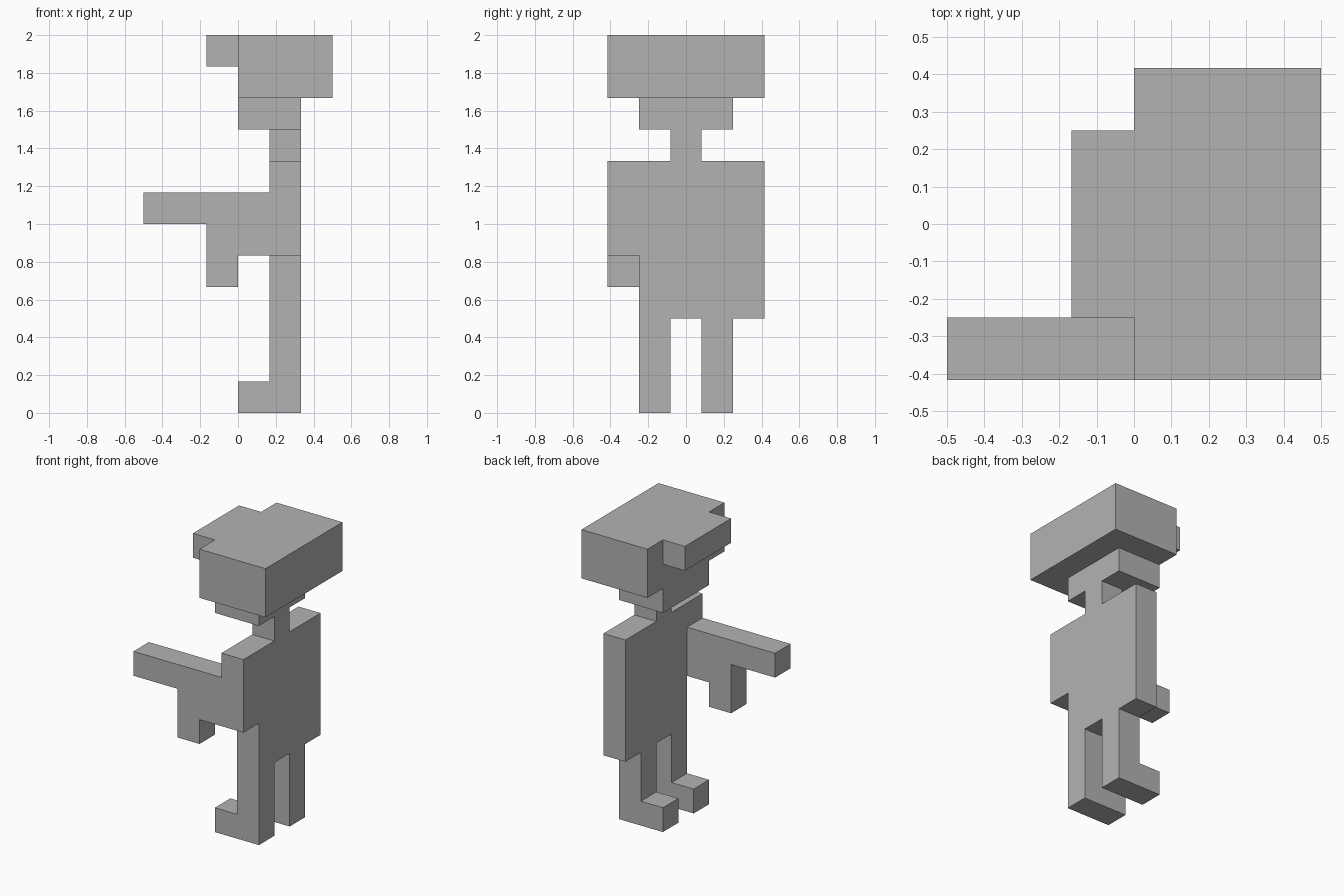
import bpy, bmesh
from mathutils import Vector

default = bpy.data.objects.get("Cube")
if default:
    bpy.data.objects.remove(default, do_unlink=True)

U = 1 / 6  # one block of the figure

grey = bpy.data.materials.new("plain_grey")
grey.use_nodes = True
colour = (0.45, 0.45, 0.45, 1)
grey.diffuse_color = colour
grey.node_tree.nodes["Principled BSDF"].inputs["Base Color"].default_value = colour


def extrude(name, outline, axis, start, end):
    """Extrude an outline, in block units, along x, y or z."""
    bm = bmesh.new()
    verts = []
    for point in outline:
        co = list(point)
        co.insert(axis, start)
        verts.append(bm.verts.new(Vector(co) * U))
    face = bm.faces.new(verts)
    result = bmesh.ops.extrude_face_region(bm, geom=[face], use_keep_orig=True)
    shift = Vector((0, 0, 0))
    shift[axis] = (end - start) * U
    moved = [v for v in result["geom"] if isinstance(v, bmesh.types.BMVert)]
    bmesh.ops.translate(bm, verts=moved, vec=shift)
    bmesh.ops.recalc_face_normals(bm, faces=bm.faces)
    mesh = bpy.data.meshes.new(name)
    bm.to_mesh(mesh)
    bm.free()
    mesh.materials.append(grey)
    obj = bpy.data.objects.new(name, mesh)
    bpy.context.collection.objects.link(obj)
    return obj


def block(name, x0, x1, half_width, z0, z1):
    """Box centred on y = 0."""
    outline = [(x0, z0), (x1, z0), (x1, z1), (x0, z1)]
    return extrude(name, outline, 1, -half_width, half_width)


# Hat, brim, head and neck; the figure looks towards -x
block("hat", 0, 3, 2.5, 10, 12)
block("hat_brim", -1, 0, 1.5, 11, 12)
block("head", 0, 2, 1.5, 9, 10)
block("neck", 1, 2, 0.5, 8, 9)

# Torso with one hanging arm and one shorter raised shoulder
extrude("torso", [(-2.5, 5), (-1.5, 5), (-1.5, 3), (2.5, 3), (2.5, 8), (-2.5, 8)], 0, 1, 2)

# Raised forearm with barrel and grip
extrude("raised_arm", [(1, 7), (-3, 7), (-3, 6), (-1, 6), (-1, 4), (0, 4), (0, 5), (1, 5)],
        1, -2.5, -1.5)

# Legs with forward feet
leg_outline = [(0, 0), (2, 0), (2, 3), (1, 3), (1, 1), (0, 1)]
for side, y in (("near", -1.5), ("far", 0.5)):
    extrude(side + "_leg", leg_outline, 1, y, y + 1)
